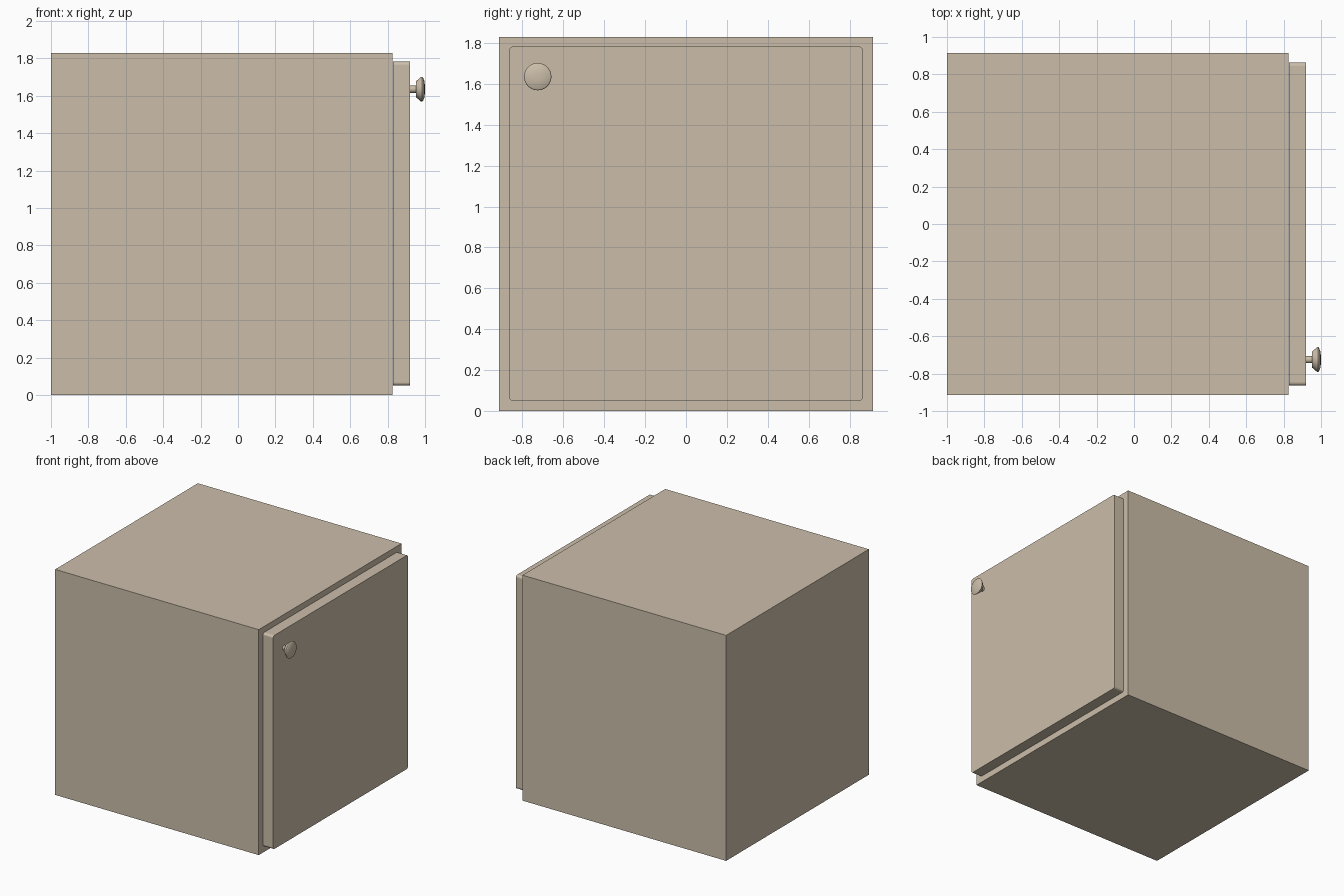
import bpy, bmesh, math
from mathutils import Matrix, Vector

if "Cube" in bpy.data.objects:
    bpy.data.objects.remove(bpy.data.objects["Cube"])

tan = bpy.data.materials.new("warm_beige")
tan.diffuse_color = (0.60, 0.515, 0.40, 1)
tan.use_nodes = True
tan.node_tree.nodes["Principled BSDF"].inputs["Base Color"].default_value = tan.diffuse_color


def finish(name, bm):
    bmesh.ops.recalc_face_normals(bm, faces=bm.faces[:])
    me = bpy.data.meshes.new(name)
    bm.to_mesh(me)
    bm.free()
    me.materials.append(tan)
    ob = bpy.data.objects.new(name, me)
    bpy.context.collection.objects.link(ob)
    return ob


def box(name, lo, hi, corner=0.0):
    lo, hi = Vector(lo), Vector(hi)
    bm = bmesh.new()
    m = Matrix.Translation((lo + hi) / 2) @ Matrix.Diagonal((*(hi - lo), 1))
    bmesh.ops.create_cube(bm, size=1, matrix=m)
    if corner:  # round only the edges running along x
        edges = [e for e in bm.edges
                 if abs(e.verts[0].co.x - e.verts[1].co.x) > 1e-4]
        bmesh.ops.bevel(bm, geom=edges, offset=corner, segments=4,
                        profile=0.5, affect='EDGES')
    return finish(name, bm)


# cabinet body and door with slightly rounded corners
box("cabinet_body", (-1, -0.914, 0), (0.826, 0.914, 1.828))
box("door", (0.829, -0.864, 0.05), (0.92, 0.864, 1.782), 0.018)

# turned knob: (x, radius) profile spun around the x axis
profile = [(0.915, 0.0), (0.915, 0.019), (0.951, 0.019), (0.951, 0.042),
           (0.978, 0.065), (0.984, 0.067), (0.989, 0.063), (0.996, 0.045),
           (0.999, 0.024), (1.0, 0.0)]
cy, cz = -0.725, 1.635
bm = bmesh.new()
vs = [bm.verts.new((x, cy, cz + r)) for x, r in profile]
es = [bm.edges.new(p) for p in zip(vs, vs[1:])]
bmesh.ops.spin(bm, geom=vs + es, cent=(0, cy, cz), axis=(1, 0, 0),
               angle=2 * math.pi, steps=32, use_duplicate=False)
bmesh.ops.remove_doubles(bm, verts=bm.verts[:], dist=1e-5)
knob = finish("knob", bm)
bpy.context.view_layer.objects.active = knob
knob.select_set(True)
bpy.ops.object.shade_smooth_by_angle(angle=math.radians(30))
